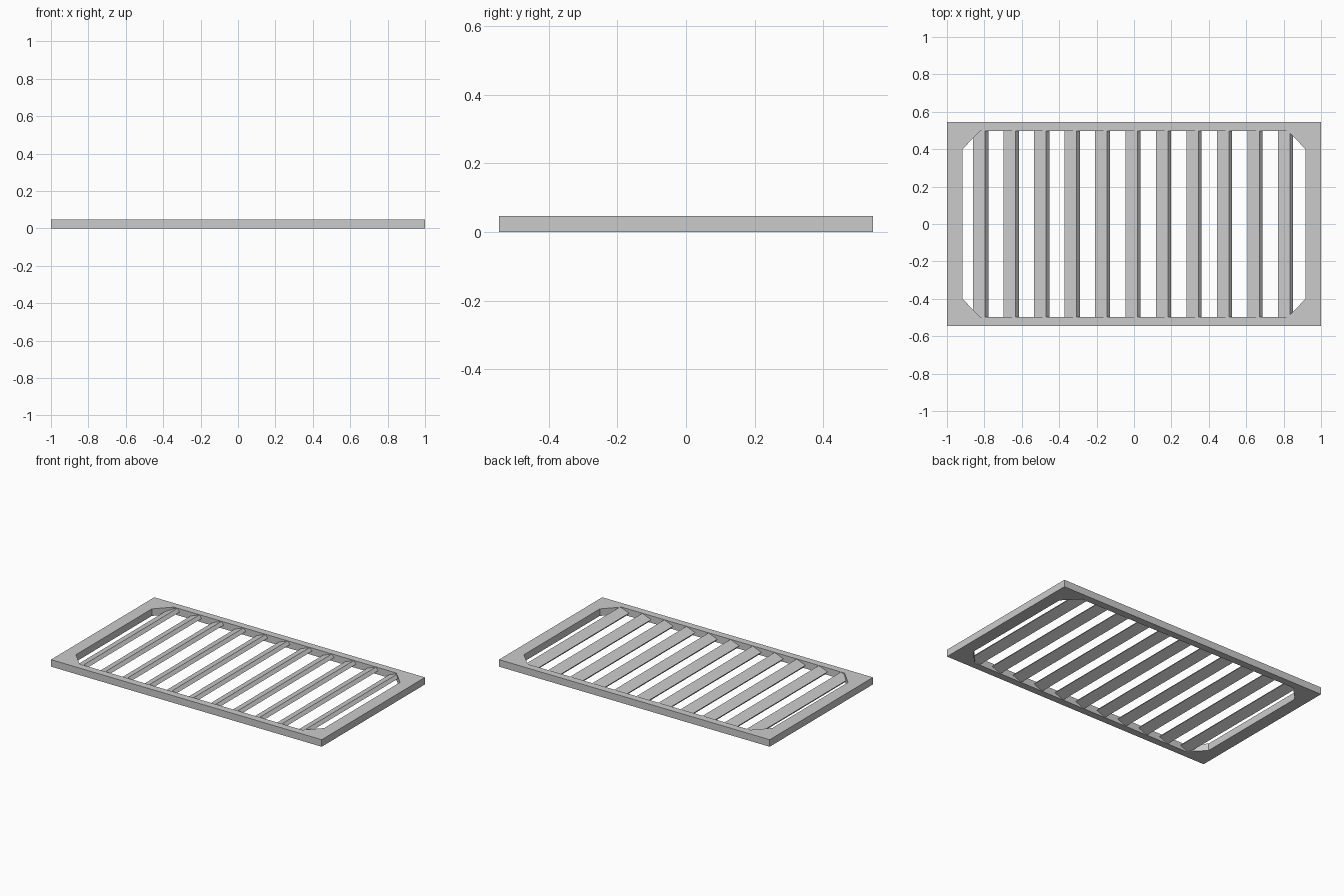
import bpy, bmesh

if "Cube" in bpy.data.objects:
    bpy.data.objects.remove(bpy.data.objects["Cube"])

H = 0.047                      # frame height
OX, OY = 1.0, 0.545            # outer half sizes
IX, IY = 0.917, 0.497          # opening half sizes
CX, CY = 0.823, 0.40           # where the corner chamfers start


def finish(bm, name):
    bmesh.ops.recalc_face_normals(bm, faces=bm.faces[:])
    mesh = bpy.data.meshes.new(name)
    bm.to_mesh(mesh)
    bm.free()
    obj = bpy.data.objects.new(name, mesh)
    bpy.context.collection.objects.link(obj)
    return obj


def extrude(bm, faces, vec):
    geom = bmesh.ops.extrude_face_region(bm, geom=faces)["geom"]
    verts = [g for g in geom if isinstance(g, bmesh.types.BMVert)]
    bmesh.ops.translate(bm, verts=verts, vec=vec)


# Frame: rectangle with a chamfered opening
bm = bmesh.new()
outer = [bm.verts.new((x * OX, y * OY, 0)) for x, y in ((1, 1), (-1, 1), (-1, -1), (1, -1))]
inner = [bm.verts.new((x, y, 0)) for x, y in (
    (IX, CY), (CX, IY), (-CX, IY), (-IX, CY),
    (-IX, -CY), (-CX, -IY), (CX, -IY), (IX, -CY))]
faces = []
for i in range(4):
    j = (i + 1) % 4
    a, b, c = inner[2 * i], inner[2 * i + 1], inner[(2 * i + 2) % 8]
    faces.append(bm.faces.new((outer[i], b, a)))             # corner gusset
    faces.append(bm.faces.new((outer[i], outer[j], c, b)))   # rail
extrude(bm, faces, (0, 0, H))
finish(bm, "frame")

# Tilted slats, ends tucked into the rails
COUNT, PITCH, START = 11, 0.163, -0.861
RUN, RISE = 0.065, 0.025       # wide face
EDGE, DROP = 0.017, 0.020      # narrow edge
for i in range(COUNT):
    x, z, y = START + i * PITCH, 0.001, -IY - 0.005
    bm = bmesh.new()
    profile = [(0, DROP), (RUN, RISE + DROP), (RUN + EDGE, RISE), (EDGE, 0)]
    face = bm.faces.new([bm.verts.new((x + px, y, z + pz)) for px, pz in profile])
    extrude(bm, [face], (0, -2 * y, 0))
    finish(bm, f"slat_{i + 1}")
